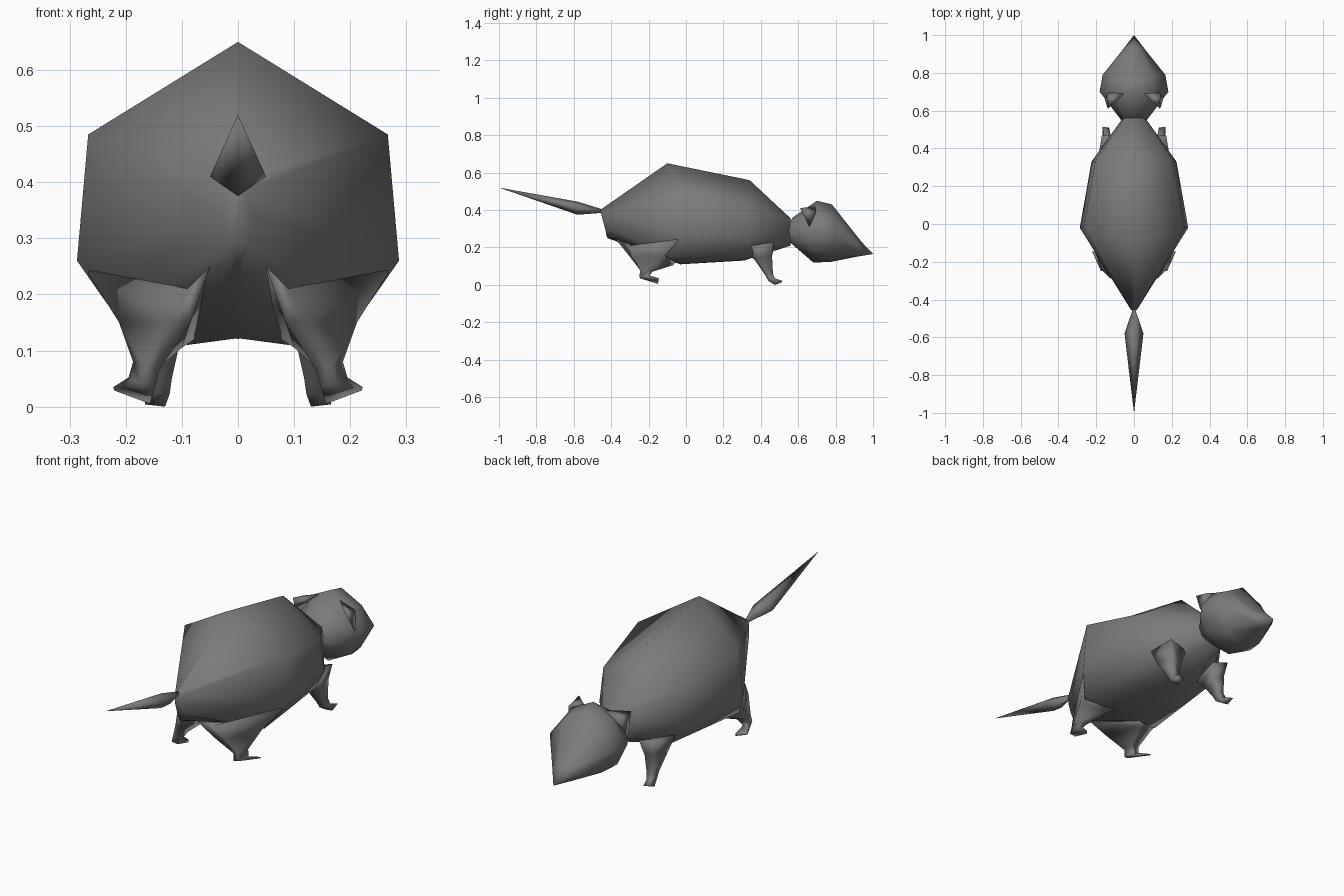
import bpy
import bmesh

fur = bpy.data.materials.new("dark grey fur")
fur.diffuse_color = (0.2, 0.197, 0.195, 1)


def loft(name, rings, tip=None, mirror=False):
    """Skin closed rings, cap the start, and end in a tip or a cap."""
    bm = bmesh.new()
    loops = [[bm.verts.new(p) for p in r] for r in rings]
    n = len(loops[0])
    for a, b in zip(loops, loops[1:]):
        for i in range(n):
            j = (i + 1) % n
            bm.faces.new((a[i], a[j], b[j], b[i]))
    bm.faces.new(loops[0])
    if tip:
        t = bm.verts.new(tip)
        for i in range(n):
            bm.faces.new((loops[-1][i], loops[-1][(i + 1) % n], t))
    else:
        bm.faces.new(loops[-1])
    bmesh.ops.recalc_face_normals(bm, faces=bm.faces)
    for f in bm.faces:
        f.smooth = True
    mesh = bpy.data.meshes.new(name)
    bm.to_mesh(mesh)
    bm.free()
    mesh.materials.append(fur)
    ob = bpy.data.objects.new(name, mesh)
    bpy.context.collection.objects.link(ob)
    if mirror:
        m = ob.modifiers.new("mirror", 'MIRROR')
        m.use_mirror_merge = False
    return ob


def whole(half):
    """Complete a half ring given from top centre to bottom centre."""
    return half + [(-x, y, z) for x, y, z in half[-2:0:-1]]


# Body, from rump to neck
body = [
    [(0, -.46, .40), (.015, -.455, .385), (.025, -.44, .34),
     (.02, -.43, .29), (.01, -.425, .26), (0, -.42, .25)],
    [(0, -.10, .65), (.267, -.02, .485), (.287, -.02, .26),
     (.21, -.10, .15), (.09, -.03, .11), (0, -.03, .122)],
    [(0, .34, .56), (.205, .33, .42), (.225, .33, .26),
     (.17, .34, .165), (.08, .32, .135), (0, .31, .13)],
    [(0, .56, .355), (.05, .56, .34), (.06, .56, .29),
     (.05, .56, .24), (.03, .56, .215), (0, .56, .21)],
]
loft("body", [whole(r) for r in body])

# Head, from nape to nose
head = [
    [(0, .57, .36), (.05, .555, .335), (.06, .54, .29), (.045, .535, .26), (0, .53, .25)],
    [(0, .70, .45), (.11, .70, .395), (.182, .70, .30), (.12, .69, .18), (0, .68, .12)],
    [(0, .78, .43), (.10, .79, .37), (.166, .79, .29), (.10, .78, .17), (0, .77, .122)],
    [(0, .94, .228), (.035, .92, .225), (.062, .92, .205), (.035, .92, .165), (0, .92, .152)],
]
loft("head", [whole(r) for r in head], tip=(0, 1, .165))

# Tail: a long flattened kite
loft("tail", [
    whole([(0, -.45, .405), (.006, -.45, .395), (0, -.45, .385)]),
    whole([(0, -.58, .445), (.05, -.58, .41), (0, -.58, .375)]),
], tip=(0, -1, .52))

# Ears
loft("ears", [[(.055, .69, .42), (.135, .695, .39), (.155, .66, .31)]],
     tip=(.138, .61, .41), mirror=True)

# Rear legs: broad thigh, ankle, long foot turned outwards
loft("rear_legs", [
    [(.275, -.03, .25), (.09, -.30, .21), (.05, -.38, .25), (.07, -.05, .125)],
    [(.212, -.13, .15), (.13, -.285, .15), (.085, -.30, .15), (.10, -.07, .105)],
    [(.187, -.19, .08), (.17, -.245, .075), (.14, -.235, .065), (.14, -.18, .07)],
    [(.195, -.20, .052), (.175, -.25, .042), (.148, -.245, .035), (.16, -.205, .035)],
    [(.222, -.145, .035), (.221, -.147, .029), (.157, -.15, .005), (.158, -.148, .018)],
], mirror=True)

# Front legs: tapered, with a small foot pointing forwards
loft("front_legs", [
    [(.19, .35, .21), (.17, .47, .23), (.08, .47, .20), (.08, .35, .15)],
    [(.168, .37, .14), (.155, .46, .155), (.10, .455, .13), (.10, .37, .13)],
    [(.155, .425, .055), (.15, .465, .06), (.118, .465, .055), (.118, .425, .05)],
    [(.155, .44, .025), (.155, .475, .035), (.125, .475, .03), (.122, .44, .022)],
    [(.166, .475, .004), (.166, .515, .022), (.132, .51, .012), (.13, .475, 0)],
], mirror=True)
